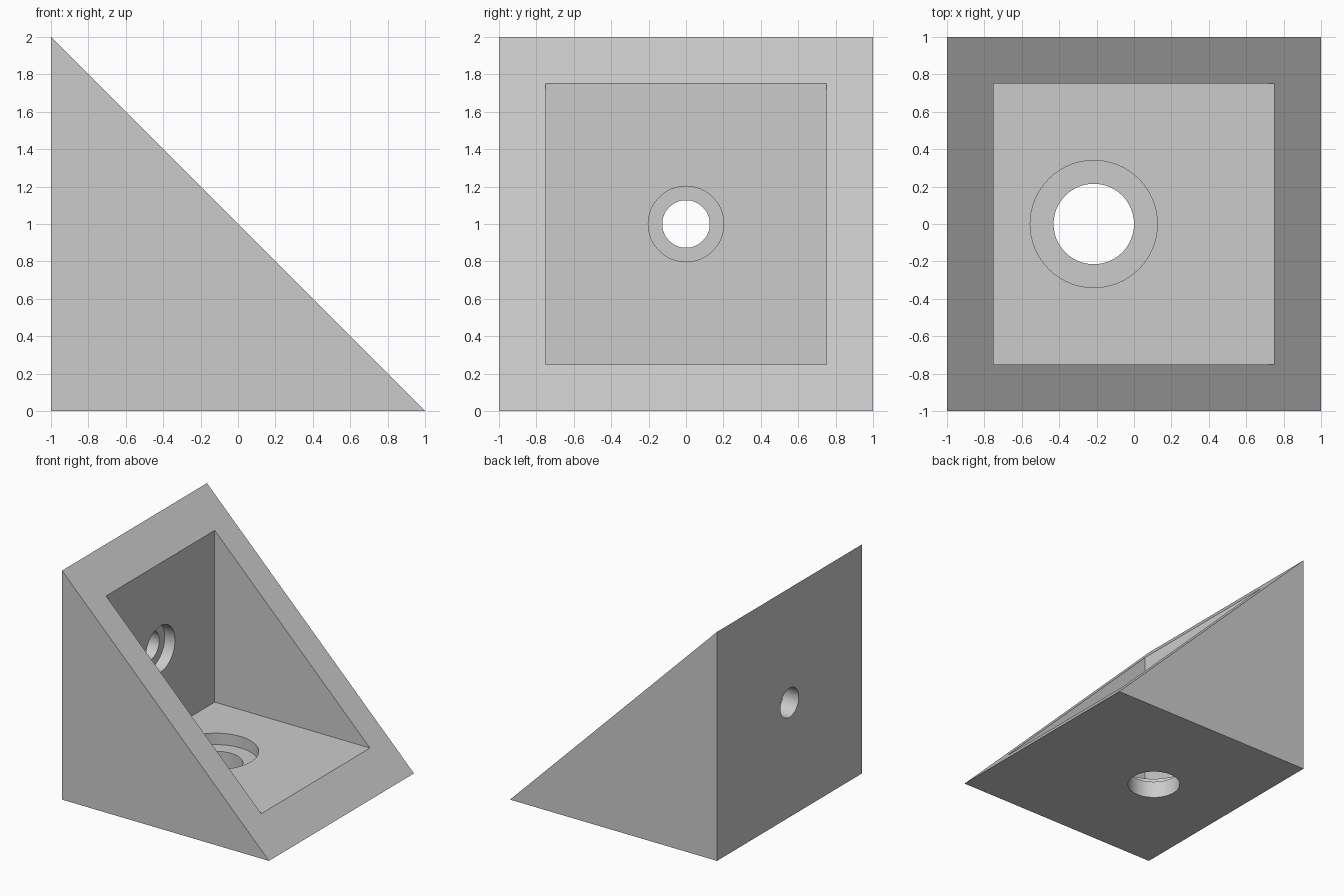
import bpy
import bmesh
from math import pi
from mathutils import Matrix, Vector

default_cube = bpy.data.objects.get("Cube")
if default_cube:
    bpy.data.objects.remove(default_cube, do_unlink=True)

grey = bpy.data.materials.new("plain_grey")
grey.use_nodes = True
colour = (0.6, 0.6, 0.6, 1)
grey.diffuse_color = colour
grey.node_tree.nodes["Principled BSDF"].inputs["Base Color"].default_value = colour


def make_object(name, bm):
    bmesh.ops.recalc_face_normals(bm, faces=bm.faces)
    mesh = bpy.data.meshes.new(name)
    bm.to_mesh(mesh)
    bm.free()
    mesh.materials.append(grey)
    obj = bpy.data.objects.new(name, mesh)
    bpy.context.collection.objects.link(obj)
    return obj


def box(name, low, high):
    low, high = Vector(low), Vector(high)
    bm = bmesh.new()
    bmesh.ops.create_cube(bm, size=1, matrix=Matrix.Translation((low + high) / 2)
                          @ Matrix.Diagonal((*(high - low), 1)))
    return make_object(name, bm)


def cylinder(name, radius, depth, centre, turn):
    bm = bmesh.new()
    bmesh.ops.create_cone(bm, cap_ends=True, segments=64, radius1=radius, radius2=radius,
                          depth=depth, matrix=Matrix.Translation(centre) @ turn)
    return make_object(name, bm)


# Solid triangular wedge
bm = bmesh.new()
side = bm.faces.new([bm.verts.new(p) for p in ((-1, -1, 0), (1, -1, 0), (-1, -1, 2))])
extruded = bmesh.ops.extrude_face_region(bm, geom=[side])["geom"]
bmesh.ops.translate(bm, vec=(0, 2, 0),
                    verts=[v for v in extruded if isinstance(v, bmesh.types.BMVert)])
bracket = make_object("corner_bracket", bm)

# Pocket, screw holes and their counterbores
upright = Matrix.Identity(4)
sideways = Matrix.Rotation(pi / 2, 4, "Y")
cutters = [
    box("pocket_cutter", (-0.75, -0.75, 0.25), (1.5, 0.75, 2.5)),
    cylinder("wall_hole_cutter", 0.127, 0.5, (-0.9, 0, 1), sideways),
    cylinder("wall_counterbore_cutter", 0.202, 0.2, (-0.75, 0, 1), sideways),
    cylinder("floor_hole_cutter", 0.215, 0.5, (-0.215, 0, 0.1), upright),
    cylinder("floor_counterbore_cutter", 0.34, 0.2, (-0.215, 0, 0.25), upright),
]
for cutter in cutters:
    cutter.hide_render = True
    cutter.display_type = "WIRE"
    cut = bracket.modifiers.new(cutter.name, "BOOLEAN")
    cut.operation = "DIFFERENCE"
    cut.solver = "EXACT"
    cut.object = cutter

# Bake the cuts, remove the cutters and smooth the round walls
bpy.context.view_layer.objects.active = bracket
bracket.select_set(True)
for cutter in cutters:
    bpy.ops.object.modifier_apply(modifier=cutter.name)
for cutter in cutters:
    bpy.data.objects.remove(cutter, do_unlink=True)
bpy.ops.object.shade_smooth_by_angle(angle=pi / 6)
